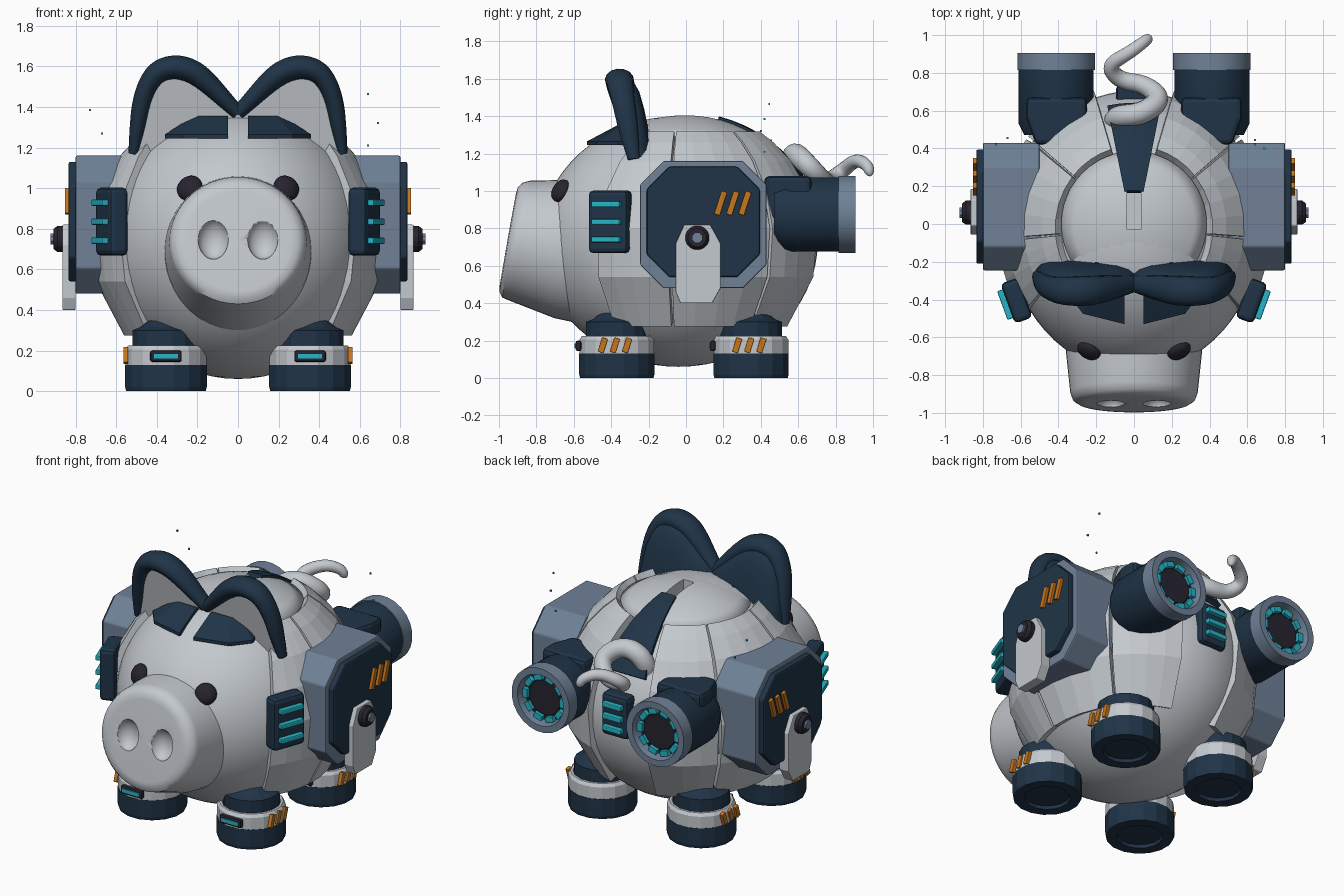
import bpy, bmesh
from math import sin, cos, pi, radians, sqrt
from mathutils import Vector, Matrix

if "Cube" in bpy.data.objects:
    bpy.data.objects.remove(bpy.data.objects["Cube"], do_unlink=True)


def material(name, r, g, b, rough=0.5):
    m = bpy.data.materials.new(name)
    m.use_nodes = True
    m.diffuse_color = (r, g, b, 1)
    bsdf = m.node_tree.nodes["Principled BSDF"]
    bsdf.inputs["Base Color"].default_value = (r, g, b, 1)
    bsdf.inputs["Roughness"].default_value = rough
    return m


LIGHT = material("light grey", 0.55, 0.585, 0.62)
NAVY = material("navy", 0.014, 0.034, 0.063)
STEEL = material("steel blue", 0.16, 0.22, 0.31)
DARK = material("dark purple", 0.02, 0.017, 0.028)
CYAN = material("cyan", 0.018, 0.46, 0.57)
ORANGE = material("orange", 0.58, 0.18, 0.012)


# ---- helpers ----
def finish(name, bm, mat, smooth=False, bevel=0, fix=True):
    if fix:
        bmesh.ops.recalc_face_normals(bm, faces=bm.faces)
    me = bpy.data.meshes.new(name)
    bm.to_mesh(me)
    bm.free()
    ob = bpy.data.objects.new(name, me)
    bpy.context.collection.objects.link(ob)
    me.materials.append(mat)
    activate(ob)
    if smooth:
        bpy.ops.object.shade_smooth_by_angle(angle=radians(40))
    if bevel:
        mod = ob.modifiers.new("Bevel", "BEVEL")
        mod.width, mod.segments, mod.limit_method = bevel, 2, "ANGLE"
    return ob


def activate(ob):
    bpy.ops.object.select_all(action="DESELECT")
    ob.select_set(True)
    bpy.context.view_layer.objects.active = ob


def box(name, loc, size, mat, rot=Matrix(), bevel=0):
    bm = bmesh.new()
    bmesh.ops.create_cube(bm, size=1, matrix=Matrix.Translation(loc) @ rot @ Matrix.Diagonal((*size, 1)))
    return finish(name, bm, mat, bevel=bevel)


def ball(name, loc, radii, mat, segs=24, rot=Matrix()):
    bm = bmesh.new()
    bmesh.ops.create_uvsphere(bm, u_segments=segs, v_segments=segs // 2, radius=1,
                              matrix=Matrix.Translation(loc) @ rot @ Matrix.Diagonal((*radii, 1)))
    return finish(name, bm, mat, smooth=True)


def prism(name, pts, vec, mat, bevel=0):
    bm = bmesh.new()
    a = [bm.verts.new(p) for p in pts]
    b = [bm.verts.new(Vector(p) + Vector(vec)) for p in pts]
    bm.faces.new(a)
    bm.faces.new(b[::-1])
    for i in range(len(a)):
        j = (i + 1) % len(a)
        bm.faces.new((a[i], a[j], b[j], b[i]))
    return finish(name, bm, mat, bevel=bevel)


def loft(name, rings, mat, smooth=True):
    bm = bmesh.new()
    rows = [[bm.verts.new(p) for p in ring] for ring in rings]
    n = len(rows[0])
    for r, q in zip(rows, rows[1:]):
        for i in range(n):
            bm.faces.new((r[i], r[(i + 1) % n], q[(i + 1) % n], q[i]))
    bmesh.ops.remove_doubles(bm, verts=bm.verts, dist=1e-5)
    return finish(name, bm, mat, smooth)


def lathe(name, profile, loc, axis, segs, mat, smooth=False):
    q = Vector((0, 0, 1)).rotation_difference(Vector(axis))
    ang = [2 * pi * (i + 0.5) / segs for i in range(segs)]
    rings = [[Vector(loc) + q @ Vector((r * cos(a), r * sin(a), h)) for a in ang] for r, h in profile]
    return loft(name, rings, mat, smooth)


def tube(name, pts, radii, mat, yscale=1):
    cu = bpy.data.curves.new(name, "CURVE")
    cu.dimensions, cu.bevel_depth, cu.bevel_resolution = "3D", 1, 5
    cu.use_fill_caps, cu.resolution_u = True, 8
    sp = cu.splines.new("NURBS")
    sp.points.add(len(pts) - 1)
    for p, co, r in zip(sp.points, pts, radii):
        p.co = (co[0], co[1] / yscale, co[2], 1)
        p.radius = r
    sp.use_endpoint_u, sp.order_u = True, 3
    ob = bpy.data.objects.new(name, cu)
    bpy.context.collection.objects.link(ob)
    cu.materials.append(mat)
    ob.scale.y = yscale
    activate(ob)
    bpy.ops.object.convert(target="MESH")
    bpy.ops.object.shade_smooth_by_angle(angle=radians(50))


def shell(name, fn, nu, nv, thick, mat, smooth=False):
    """Curved plate over the body, thickened inwards."""
    bm = bmesh.new()
    g = [[bm.verts.new(fn(i / nu, j / nv)) for j in range(nv + 1)] for i in range(nu + 1)]
    for i in range(nu):
        for j in range(nv):
            bm.faces.new((g[i][j], g[i + 1][j], g[i + 1][j + 1], g[i][j + 1]))
    bmesh.ops.remove_doubles(bm, verts=bm.verts, dist=1e-5)
    bm.normal_update()
    f = bm.faces[:][len(bm.faces) // 2]
    if f.normal.dot(f.calc_center_median() - CENTRE) < 0:
        bmesh.ops.reverse_faces(bm, faces=bm.faces)
    ob = finish(name, bm, mat, smooth, fix=False)
    mod = ob.modifiers.new("Solidify", "SOLIDIFY")
    mod.thickness, mod.offset = thick, -1
    return ob


def cut(targets, cutter):
    cutter.hide_render = True
    for ob in targets:
        mod = ob.modifiers.new("Cut", "BOOLEAN")
        mod.operation, mod.object, mod.solver = "DIFFERENCE", cutter, "EXACT"
        activate(ob)
        for m in [m.name for m in ob.modifiers]:
            bpy.ops.object.modifier_apply(modifier=m)
    bpy.data.objects.remove(cutter, do_unlink=True)


CENTRE = Vector((0, -0.04, 0.73))
RADII = Vector((0.665, 0.745, 0.67))

# ---- body, top lid and coin slot ----
body = ball("body", CENTRE, RADII, LIGHT, 64)


def lid_point(u, v):
    r, a = 0.385 * v, 2 * pi * u
    return Vector((r * cos(a), r * sin(a), 0.73 + 0.675 * sqrt(1 - (r / 0.70) ** 2)))


def stripe_point(u, v):
    x, y, z = (2 * u - 1) * (0.05 + 0.09 * v), 0.17 + 0.45 * v, 1.38 - 0.33 * v
    e = Vector([(p - c) / r for p, c, r in zip((x, y, z), CENTRE, RADII)]).normalized() * 1.04
    return CENTRE + e * RADII


lid = shell("top_lid", lid_point, 48, 6, 0.04, LIGHT, True)
cut([body, lid], box("slot_cutter", (0, 0.075, 1.40), (0.075, 0.21, 0.16), LIGHT))


def stripe(u, v):
    x, y, z = (2 * u - 1) * (0.05 + 0.09 * v), 0.17 + 0.45 * v, 1.38 - 0.33 * v
    e = Vector([(p - c) / r for p, c, r in zip((x, y, z), CENTRE, RADII)]).normalized() * 1.04
    return CENTRE + Vector([a * r for a, r in zip(e, RADII)])


shell("back_stripe", stripe, 4, 8, 0.04, NAVY)

# ---- snout with nostrils ----
rings = []
for y, z, rx, rz, tilt in [(-0.45, 0.66, 0, 0, 0), (-0.45, 0.66, 0.37, 0.395, 0), (-0.68, 0.69, 0.36, 0.37, 4),
                           (-0.89, 0.735, 0.338, 0.325, 10), (-0.928, 0.737, 0.325, 0.312, 10),
                           (-0.948, 0.74, 0.295, 0.285, 10), (-0.953, 0.74, 0.26, 0.25, 10), (-0.954, 0.74, 0, 0, 0)]:
    t = radians(tilt)
    rings.append([(rx * cos(a), y + rz * sin(a) * sin(t), z + rz * sin(a) * cos(t))
                  for a in [2 * pi * i / 48 for i in range(48)]])
snout = loft("snout", rings, LIGHT)
for s in (-1, 1):
    cut([snout], ball("nostril_cutter", (s * 0.122, -0.965, 0.75), (0.076, 0.07, 0.1), LIGHT, 32))
snout.modifiers.new("Even shading", "WEIGHTED_NORMAL").keep_sharp = True

# ---- tail ----
tube("curly_tail", [(-0.1, 0.54, 1.07), (-0.1, 0.57, 1.16), (0.04, 0.58, 1.21), (0.15, 0.66, 1.13), (0.06, 0.74, 1.05),
     (-0.08, 0.76, 1.05), (-0.14, 0.84, 1.11), (-0.02, 0.91, 1.17), (0.06, 0.97, 1.14), (0.08, 0.985, 1.09),
     (0.08, 0.99, 1.08)],
     [0.06, 0.06, 0.06, 0.055, 0.05, 0.045, 0.04, 0.036, 0.032, 0.025, 0.004], LIGHT)


def vent(name, loc, angle, width, height):
    rot = Matrix.Rotation(radians(angle), 4, "Z")
    box(name, loc, (0.1, width, height), NAVY, rot, 0.025)
    for i in (-1, 0, 1):
        at = Vector(loc) + rot @ Vector((0.062, 0, i * height * 0.28))
        box(name + "_light", at, (0.036, width * 0.72, 0.031), CYAN, rot, 0.006)


vent("rear_vent", (0, 0.69, 0.815), 90, 0.19, 0.27)


def slashes(name, x, y, z, length):
    for i in (-1, 0, 1):
        box(name, (x, y + i * 0.065, z), (0.024, 0.032, length), ORANGE, Matrix.Rotation(radians(-18), 4, "X"), 0.003)


def octagon(x, y0, y1, z0, z1, c):
    return [(x, y0 + c, z0), (x, y1 - c, z0), (x, y1, z0 + c), (x, y1, z1 - c),
            (x, y1 - c, z1), (x, y0 + c, z1), (x, y0, z1 - c), (x, y0, z0 + c)]


ROWS = [0.275, 0.54, 0.80, 1.0, 1.16, 1.26, 1.317]
EAR = [(0.0, 1.37), (0.08, 1.45), (0.16, 1.53), (0.23, 1.58), (0.31, 1.6), (0.39, 1.58), (0.44, 1.52),
       (0.475, 1.43), (0.495, 1.3), (0.515, 1.17), (0.42, 1.08), (0.2, 1.12), (0.0, 1.25)]


def ear_ring(s, scale, dy):
    """Ear outline, shrunk towards its middle and leaning forward with height."""
    pts = [(0.29 + (x - 0.29) * scale, 1.32 + (z - 1.32) * scale) for x, z in EAR]
    return [(s * x, -0.285 - 0.18 * (z - 1.2) + dy, z) for x, z in pts]


for s, side in ((1, "left"), (-1, "right")):
    # armour plates around the flanks
    for n, (a0, a1, lean) in enumerate([(52, 84.3, 11), (85.7, 128.3, 0), (129.7, 163, 0)]):
        def armour(u, v):
            h = (ROWS[round(v * 6)] - 0.73) / 0.715
            a = radians(a0 + lean * v * v * (1 - u) + (a1 - a0) * u)
            r = sqrt(1 - h * h)
            return Vector((s * 0.73 * r * sin(a), -0.02 - 0.76 * r * cos(a), 0.73 + 0.715 * h))
        shell(f"{side}_armour_{n}", armour, 4, 6, 0.055, LIGHT)

    # eyes lie flat on the head, brows are wedges
    out = Vector((s * 0.54, -1.12, 0.6)).to_track_quat("Z", "Y").to_matrix().to_4x4()
    ball(f"{side}_eye", (s * 0.238, -0.67, 1.0), (0.066, 0.066, 0.04), DARK, rot=out)
    low = [(0.05, -0.53), (0.27, -0.475), (0.36, -0.36), (0.3, -0.2), (0.05, -0.2)]
    top = [(0.05, -0.36), (0.19, -0.34), (0.22, -0.3), (0.2, -0.2), (0.05, -0.2)]
    loft(f"{side}_brow", [[(s * 0.15, -0.3, 1.245)] * 5, [(s * x, y, 1.245) for x, y in low],
         [(s * x, y, 1.265) for x, y in low], [(s * x, y, 1.355) for x, y in top], [(s * 0.12, -0.28, 1.355)] * 5],
         NAVY, False)

    # ears: thick rim, domed navy back and light inner face
    tube(f"{side}_ear_rim", ear_ring(s, 1, 0)[:10],
         [0.035, 0.045, 0.055, 0.06, 0.06, 0.056, 0.05, 0.046, 0.04, 0.025], NAVY, 1.3)
    loft(f"{side}_ear_back", [ear_ring(s, k, dy) for k, dy in
         [(0, 0), (1, 0), (1.03, 0.04), (0.93, 0.075), (0.75, 0.095), (0.4, 0.105), (0, 0.107)]], NAVY)
    prism(f"{side}_ear_inner", ear_ring(s, 1, -0.02), (0, 0.015, 0), LIGHT)

    vent(f"{side}_cheek_vent", (s * 0.622, -0.405, 0.835), -20 if s > 0 else 200, 0.225, 0.335)

    # side pod with cover, hanging plate and bolt
    prism(f"{side}_pod", octagon(s * 0.5, -0.245, 0.43, 0.48, 1.16, 0.125), (s * 0.3, 0, 0), STEEL, 0.008)
    prism(f"{side}_pod_cover", octagon(s * 0.79, -0.21, 0.395, 0.54, 1.13, 0.12), (s * 0.045, 0, 0), NAVY, 0.01)
    slashes(f"{side}_pod_slash", s * 0.84, 0.25, 0.935, 0.13)
    plate = [(-0.01, 0.82), (0.13, 0.82), (0.185, 0.72), (0.185, 0.48), (0.14, 0.40), (-0.03, 0.40), (-0.055, 0.46),
             (-0.055, 0.72)]
    prism(f"{side}_hanging_plate", [(s * 0.8, y, z) for y, z in plate], (s * 0.065, 0, 0), LIGHT, 0.005)
    lathe(f"{side}_bolt", [(0, 0), (0.065, 0), (0.065, 0.03), (0.05, 0.05), (0, 0.05)], (s * 0.86, 0.06, 0.75),
          (s, 0, 0), 16, DARK)
    lathe(f"{side}_bolt_pin", [(0, 0), (0.03, 0), (0.03, 0.03), (0, 0.03)], (s * 0.893, 0.06, 0.75), (s, 0, 0), 8, STEEL)

    # rear thruster
    hub = Vector((s * 0.412, 0, 0.875))
    back = (0, 1, 0)
    lathe(f"{side}_thruster", [(0, 0.47), (0.17, 0.47), (0.2, 0.53), (0.2, 0.83), (0, 0.83)], hub, back, 24, NAVY, True)
    lathe(f"{side}_thruster_ring", [(0.15, 0.815), (0.207, 0.815), (0.207, 0.905), (0.165, 0.905), (0.15, 0.84),
          (0.15, 0.815)], hub, back, 24, STEEL, True)
    lathe(f"{side}_thruster_core", [(0, 0.82), (0.15, 0.82), (0.15, 0.845), (0.115, 0.85), (0.11, 0.862), (0, 0.862)],
          hub, back, 24, DARK)
    for i in range(10):
        turn = Matrix.Rotation(2 * pi * i / 10, 4, "Y")
        box(f"{side}_thruster_light", hub + Vector((0, 0.86, 0)) + turn @ Vector((0.133, 0, 0)),
            (0.034, 0.03, 0.056), CYAN, turn)
    mount = [(0.29, 0.42), (0.52, 0.42), (0.57, 0.56), (0.57, 0.67), (0.25, 0.67), (0.25, 0.56)]
    prism(f"{side}_thruster_mount", [(s * x, y, 0.84) for x, y in mount], (0, 0, 0.24), NAVY, 0.025)

    # legs
    for end, y in (("front", -0.37), ("rear", 0.348)):
        name, at = f"{side}_{end}", (s * 0.355, y, 0)
        up = (0, 0, 1)
        lathe(name + "_foot", [(0, 0.02), (0.13, 0.02), (0.135, 0), (0.2, 0), (0.205, 0.02), (0.205, 0.13), (0, 0.13)],
              at, up, 16, NAVY)
        lathe(name + "_band", [(0, 0.125), (0.203, 0.125), (0.203, 0.205), (0.19, 0.225), (0.175, 0.225), (0.17, 0.2),
              (0, 0.2)], at, up, 16, LIGHT)
        lathe(name + "_ankle", [(0, 0.18), (0.168, 0.18), (0.168, 0.3), (0.13, 0.315), (0.085, 0.35), (0, 0.36)],
              at, up, 16, NAVY)
        box(name + "_lamp_plate", (s * 0.355, y - 0.205, 0.172), (0.155, 0.03, 0.055), DARK, bevel=0.01)
        box(name + "_lamp", (s * 0.355, y - 0.219, 0.172), (0.12, 0.012, 0.023), CYAN)
        slashes(name + "_slash", s * 0.553, y - 0.01, 0.175, 0.08)

# ---- drifting sparks ----
for p in [(-0.73, 0.42, 1.385), (-0.67, 0.455, 1.27), (0.64, 0.445, 1.465), (0.69, 0.4, 1.32), (0.64, 0.42, 1.21)]:
    box("spark", p, (0.01, 0.01, 0.01), CYAN)
